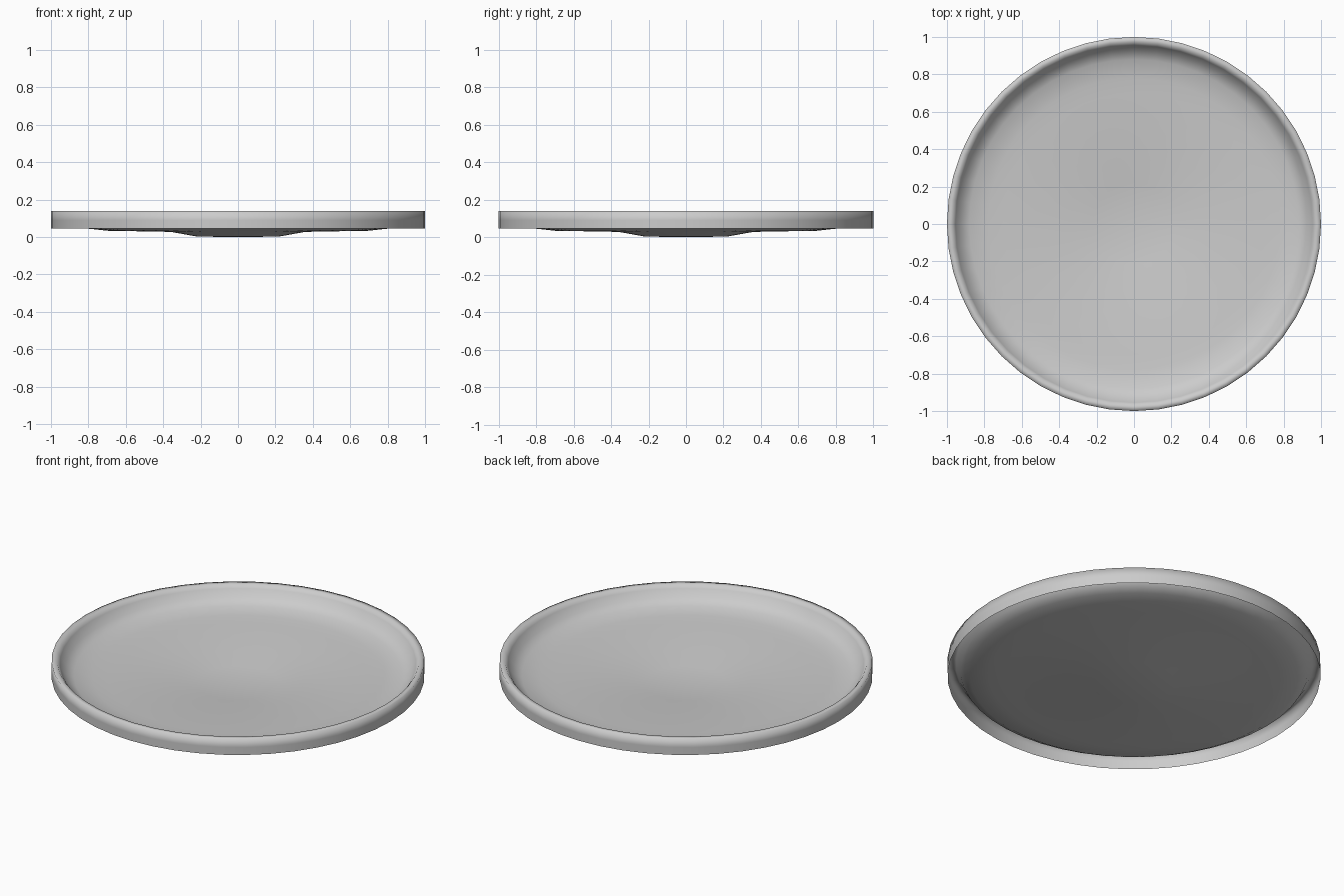
import bpy
import bmesh
from math import cos, sin, tau

if "Cube" in bpy.data.objects:
    bpy.data.objects.remove(bpy.data.objects["Cube"])

SEGMENTS = 48

# Dish section (radius, height): hanging outer skirt, rim, inner slope, sagging floor
PROFILE = [
    (1.0, 0.045), (1.0, 0.09), (1.0, 0.14), (0.97, 0.14), (0.955, 0.12),
    (0.93, 0.08), (0.88, 0.052), (0.78, 0.043), (0.70, 0.034),
    (0.36, 0.028), (0.22, 0.003),
]


def lathe(name, profile, bottom_z, segments):
    """Spin a section around z and close its inner end with a fan."""
    bm = bmesh.new()
    rings = [[bm.verts.new((r * cos(tau * i / segments), r * sin(tau * i / segments), z))
              for i in range(segments)] for r, z in profile]
    for a, b in zip(rings, rings[1:]):
        for i in range(segments):
            j = (i + 1) % segments
            bm.faces.new((a[i], a[j], b[j], b[i]))
    centre = bm.verts.new((0, 0, bottom_z))
    last = rings[-1]
    for i in range(segments):
        bm.faces.new((last[i], last[(i + 1) % segments], centre))
    for face in bm.faces:
        face.smooth = True
    mesh = bpy.data.meshes.new(name)
    bm.to_mesh(mesh)
    bm.free()
    obj = bpy.data.objects.new(name, mesh)
    bpy.context.collection.objects.link(obj)
    return obj


# Shallow round tray, one thin smooth sheet
lathe("shallow_tray", PROFILE, 0.0, SEGMENTS)
